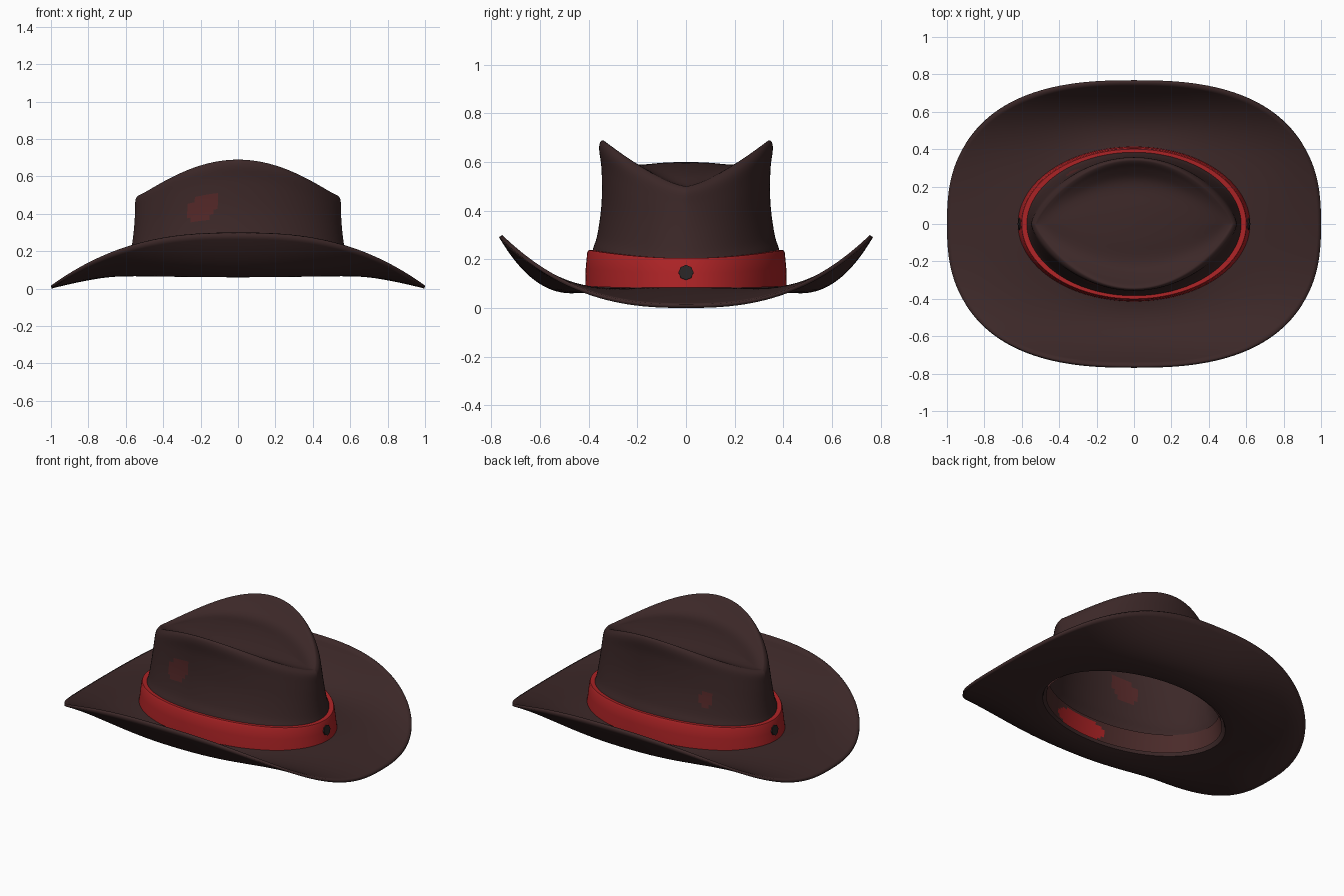
import bpy
import bmesh
from math import sin, cos, pi, radians, copysign
from mathutils import Vector

old = bpy.data.objects.get("Cube")
if old:
    bpy.data.objects.remove(old, do_unlink=True)

SEG = 160
ANGLES = [2 * pi * i / SEG for i in range(SEG)]


def material(name, rgb):
    m = bpy.data.materials.new(name)
    m.use_nodes = True
    m.diffuse_color = (*rgb, 1)
    bsdf = m.node_tree.nodes["Principled BSDF"]
    bsdf.inputs["Base Color"].default_value = (*rgb, 1)
    bsdf.inputs["Roughness"].default_value = 0.8
    return m


felt = material("dark brown felt", (0.045, 0.021, 0.021))
red = material("red ribbon", (0.42, 0.017, 0.019))
stain = material("faded red stain", (0.085, 0.02, 0.02))
dark = material("dark button", (0.022, 0.018, 0.018))
sweat = material("reddish lining", (0.07, 0.024, 0.023))


def power(v, k):
    return copysign(abs(v) ** k, v)


def loft(name, rings, mats, closed=False):
    """Skin a list of equal point rings, ordered so that normals face out."""
    bm = bmesh.new()
    loops = [[bm.verts.new(p) for p in ring] for ring in rings]
    pairs = list(zip(loops, loops[1:]))
    if closed:
        pairs.append((loops[-1], loops[0]))
    for lo, hi in pairs:
        for i in range(SEG):
            j = (i + 1) % SEG
            bm.faces.new((lo[i], lo[j], hi[j], hi[i]))
    bmesh.ops.remove_doubles(bm, verts=bm.verts, dist=0.0002)
    me = bpy.data.meshes.new(name)
    bm.to_mesh(me)
    bm.free()
    ob = bpy.data.objects.new(name, me)
    bpy.context.collection.objects.link(ob)
    for m in mats:
        me.materials.append(m)
    return ob


def smooth(ob, angle):
    bpy.ops.object.select_all(action="DESELECT")
    bpy.context.view_layer.objects.active = ob
    ob.select_set(True)
    bpy.ops.object.shade_smooth_by_angle(angle=radians(angle))


def refine(rows, steps):
    """Pass a smooth curve through profile rows."""
    rows = [Vector(r) for r in rows]
    out = []
    for i in range(len(rows) - 1):
        p0, p1, p2 = rows[max(i - 1, 0)], rows[i], rows[i + 1]
        p3 = rows[min(i + 2, len(rows) - 1)]
        for s in range(steps):
            t = s / steps
            out.append(p1 + (p2 - p0) * (t / 2)
                       + (p0 * 2 - p1 * 5 + p2 * 4 - p3) * (t * t / 2)
                       + (p1 * 3 - p0 - p2 * 3 + p3) * (t ** 3 / 2))
    return out + [rows[-1]]


BASE = 0.085

# Crown profile: height share, blend to crease floor, x radius, y radius, pointedness
CROWN = [
    (0, 0, 0.60, 0.405, 1),
    (0.12, 0, 0.588, 0.398, 1),
    (0.25, 0, 0.577, 0.384, 1),
    (0.36, 0, 0.567, 0.364, 1.04),
    (0.57, 0, 0.556, 0.347, 1.1),
    (0.8, 0, 0.55, 0.347, 1.25),
    (0.94, 0, 0.548, 0.357, 1.45),
    (0.995, 0, 0.532, 0.349, 1.6),
    (1, 0.06, 0.515, 0.33, 1.65),
    (1, 0.38, 0.49, 0.295, 1.65),
    (1, 0.82, 0.44, 0.24, 1.6),
    (1, 1, 0.37, 0.18, 1.5),
    (1, 1, 0.2, 0.09, 1.3),
    (1, 1, 0, 0, 1),
]


def crown_point(row, t):
    f, g, a, b, k = row
    x, y = a * cos(t), b * power(sin(t), k)
    ridge = 0.5 + 0.19 * abs(sin(t)) ** 2.3
    wall = BASE + f * (ridge - BASE)
    floor = 0.6 - 0.36 * x * x - 0.3 * y * y
    return Vector((x, y, wall + g * (floor - wall)))


def brim_point(s, t):
    """s runs from the crown (0) to the curled rim (1)."""
    up = sin(t) ** 2
    inner = Vector((0.6 * cos(t), 0.405 * sin(t)))
    rim = Vector((power(cos(t), 0.784), 0.755 * power(sin(t), 0.784)))
    x, y = inner.lerp(rim, s)
    z = BASE + (0.016 + 0.284 * up - BASE) * s ** (1.5 + 0.9 * up)
    return Vector((x, y, z - 0.08 * up * s * (1 - s)))


# Hat body: brim and creased crown as one felt sheet
rings = [[brim_point(1 - i / 20, t) for t in ANGLES] for i in range(20)]
rings += [[crown_point(r, t) for t in ANGLES] for r in refine(CROWN, 5)]
hat = loft("hat_body", rings, [felt, stain])

# Faded stains on the crown walls
for p in hat.data.polygons:
    x, y, z = p.center
    front = ((x + 0.19 - 0.5 * (z - 0.43)) / 0.08) ** 2 + ((z - 0.43) / 0.075) ** 2
    back = ((x + 0.33) / 0.04) ** 2 + ((z - 0.37) / 0.045) ** 2
    if (y < -0.2 and front < 1) or (y > 0.2 and back < 1):
        p.material_index = 1

shell = hat.modifiers.new("felt thickness", "SOLIDIFY")
shell.thickness = 0.016
shell.offset = -1
smooth(hat, 50)


def strip(rows, low, high):
    """Rings around the crown; u is the share between a low and a high edge."""
    out = []
    for u, a, b in rows:
        ring = []
        for t in ANGLES:
            up = sin(t) ** 2
            lo = low[0] + (low[1] - low[0]) * up
            hi = high[0] + (high[1] - high[0]) * up
            ring.append((a * cos(t), b * sin(t), lo + u * (hi - lo)))
        out.append(ring)
    return out


# Ribbon around the crown
band = loft("hat_band", strip([
    (0, 0.59, 0.395), (0, 0.621, 0.414), (0.5, 0.612, 0.412),
    (0.93, 0.604, 0.406), (1, 0.6, 0.4), (1, 0.572, 0.374),
], (0.08, 0.09), (0.205, 0.238)), [red], closed=True)
smooth(band, 40)

# Lining inside the crown, with a red worn area
lining = loft("inner_lining", strip([
    (1 - i / 8, 0.554 + 0.014 * i / 8, 0.36 + 0.02 * i / 8) for i in range(9)
], (0.085, 0.085), (0.19, 0.2)), [sweat, red])
for p in lining.data.polygons:
    x, y, z = p.center
    if y < -0.2 and ((x - 0.1) / 0.19) ** 2 + ((z - 0.13) / 0.06) ** 2 < 1:
        p.material_index = 1
smooth(lining, 40)

# Small dark buttons at both ends of the ribbon
for side, label in ((1, "left"), (-1, "right")):
    bpy.ops.mesh.primitive_cylinder_add(
        vertices=8, radius=0.031, depth=0.009,
        location=(side * 0.613, 0, 0.146),
        rotation=(0, side * radians(82), 0))
    button = bpy.context.object
    button.name = label + "_button"
    button.data.materials.append(dark)
